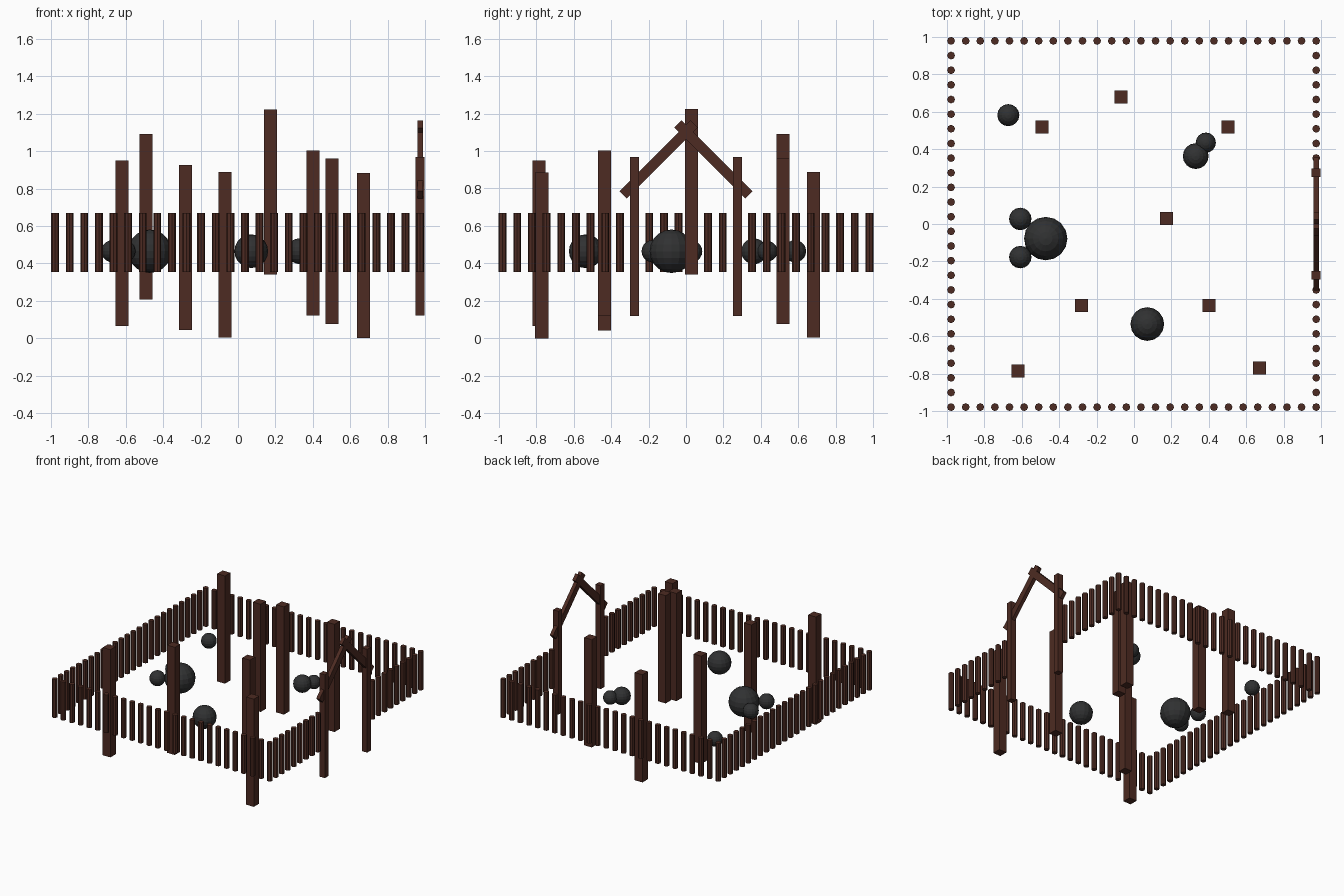
import bpy, math

if "Cube" in bpy.data.objects:
    bpy.data.objects.remove(bpy.data.objects["Cube"])

def material(name, rgb):
    m = bpy.data.materials.new(name)
    m.diffuse_color = (*rgb, 1)
    m.use_nodes = True
    m.node_tree.nodes["Principled BSDF"].inputs["Base Color"].default_value = m.diffuse_color
    return m

brown = material("dark_brown_wood", (0.075, 0.024, 0.016))
grey = material("charcoal_stone", (0.03, 0.031, 0.032))

def finish(name, mat):
    ob = bpy.context.object
    ob.name = name
    ob.data.materials.append(mat)
    return ob

def box(name, loc, size, rot_x=0.0):
    bpy.ops.mesh.primitive_cube_add(size=1, location=loc, rotation=(rot_x, 0, 0))
    ob = finish(name, brown)
    ob.scale = size
    return ob

def span_box(name, x, y, w, z0, z1):
    return box(name, (x, y, (z0 + z1) / 2), (w, w, z1 - z0))

# Fence: octagonal stakes on a square outline, gap in the right side for the gate
X0, X1, Y, N = -0.978, 0.974, 0.979, 25
spots = []
for i in range(N + 1):
    x = X0 + (X1 - X0) * i / N
    spots += [(x, -Y), (x, Y)]
for i in range(1, N):
    y = Y - 2 * Y * i / N
    spots.append((X0, y))
    if abs(y) > 0.3:
        spots.append((X1, y))
bpy.ops.mesh.primitive_cylinder_add(vertices=8, radius=0.021, depth=0.315)
stake_mesh = finish("fence_stake", brown).data
bpy.context.object.location = (*spots[0], 0.5125)
for x, y in spots[1:]:
    ob = bpy.data.objects.new("fence_stake", stake_mesh)
    ob.location = (x, y, 0.5125)
    bpy.context.collection.objects.link(ob)

# Gate: two posts and two crossed rafters
for s in (-1, 1):
    span_box("gate_post", X1, s * 0.274, 0.048, 0.12, 0.968)
    box("gate_rafter", (X1, s * 0.146, 0.955), (0.03, 0.535, 0.056),
        -s * math.radians(45))

# Free-standing square pillars: x, y, base height
for x, y, z in [(-0.07, 0.68, 0.005), (-0.492, 0.518, 0.208), (0.503, 0.518, 0.077),
                (0.174, 0.03, 0.34), (-0.28, -0.435, 0.043), (0.402, -0.435, 0.12),
                (-0.62, -0.785, 0.066), (0.672, -0.77, 0.0)]:
    span_box("pillar", x, y, 0.07, z, z + 0.884)

# Round boulders: x, y, radius
for x, y, r in [(-0.672, 0.582, 0.059), (0.384, 0.435, 0.054), (0.33, 0.363, 0.069),
                (-0.472, -0.078, 0.116), (-0.608, 0.027, 0.06), (-0.608, -0.177, 0.06),
                (0.071, -0.535, 0.09)]:
    bpy.ops.mesh.primitive_uv_sphere_add(segments=16, ring_count=10, radius=r,
                                         location=(x, y, 0.465))
    finish("boulder", grey)
